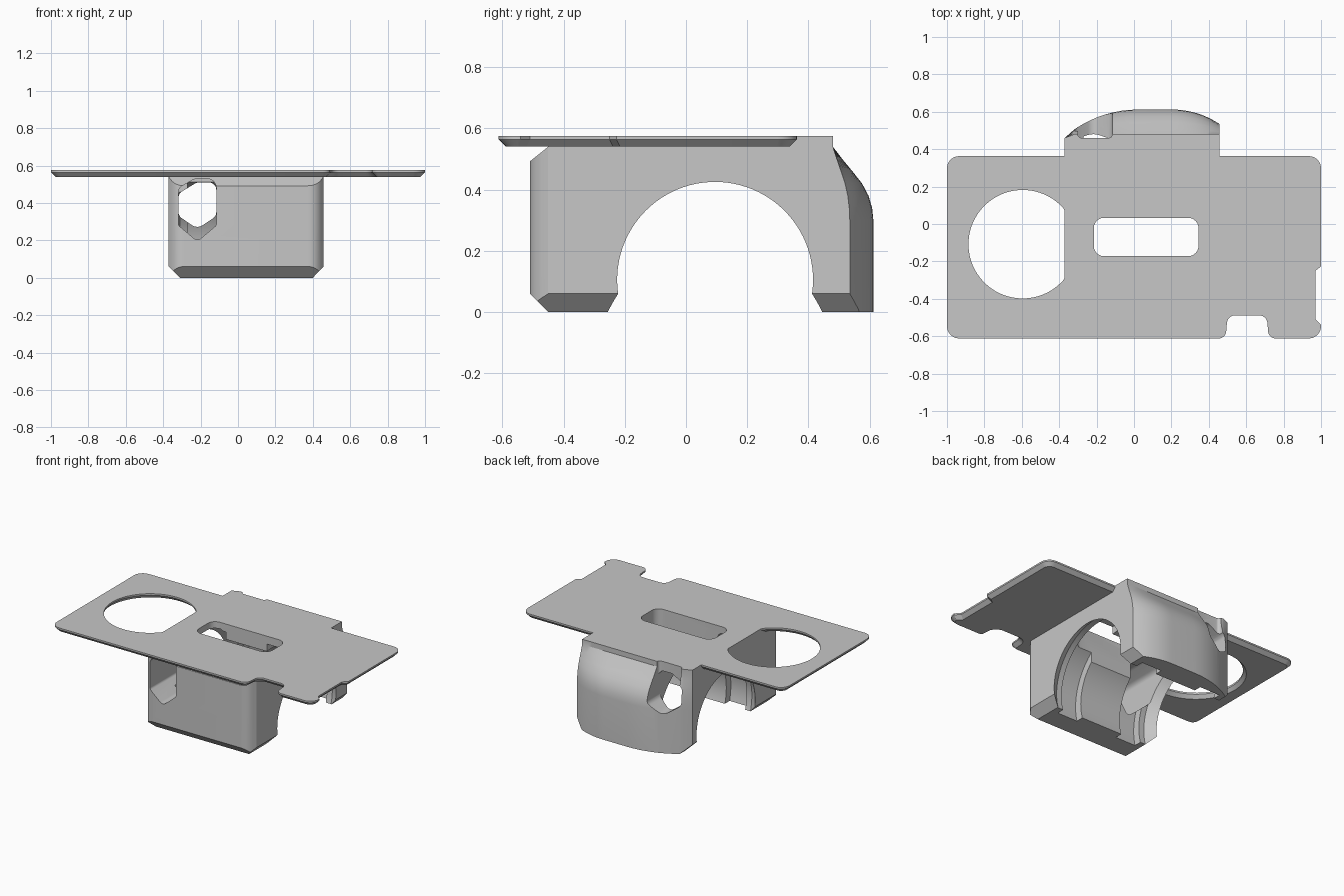
import bpy, bmesh, math
from mathutils import Vector

cube = bpy.data.objects.get("Cube")
if cube:
    bpy.data.objects.remove(cube, do_unlink=True)

grey = bpy.data.materials.new("plain grey")
grey.use_nodes = True
grey.diffuse_color = (0.57, 0.57, 0.57, 1)
grey.node_tree.nodes["Principled BSDF"].inputs["Base Color"].default_value = (0.57, 0.57, 0.57, 1)

PLANES = {"x": lambda p, d: (d, p[0], p[1]),
          "y": lambda p, d: (p[0], d, p[1]),
          "z": lambda p, d: (p[0], p[1], d)}


def loft(name, rings, chamfer=0.0):
    """Skin matching rings of 3D points and cap both ends; chamfer bevels the first rim."""
    bm = bmesh.new()
    loops = [[bm.verts.new(p) for p in ring] for ring in rings]
    bm.faces.new(loops[0])
    bm.faces.new(loops[-1])
    for low, high in zip(loops, loops[1:]):
        for i in range(len(low)):
            j = (i + 1) % len(low)
            bm.faces.new((low[i], low[j], high[j], high[i]))
    bmesh.ops.recalc_face_normals(bm, faces=bm.faces)
    if chamfer:
        rim = [e for e in bm.edges if all(v in loops[0] for v in e.verts)]
        bmesh.ops.bevel(bm, geom=rim, offset=chamfer, segments=1, affect="EDGES")
    mesh = bpy.data.meshes.new(name)
    bm.to_mesh(mesh)
    bm.free()
    mesh.materials.append(grey)
    obj = bpy.data.objects.new(name, mesh)
    bpy.context.collection.objects.link(obj)
    return obj


def prism(name, outline, axis, start, end, grow=1.0, chamfer=0.0):
    """Extrude a 2D outline along an axis; grow scales the starting end."""
    place = PLANES[axis]
    mid = sum((Vector(p) for p in outline), Vector((0, 0))) / len(outline)
    first = [place(mid + (Vector(p) - mid) * grow, start) for p in outline]
    return loft(name, [first, [place(p, end) for p in outline]], chamfer)


def combine(target, other, operation):
    """Apply a boolean and discard the helper."""
    mod = target.modifiers.new("combine", "BOOLEAN")
    mod.operation, mod.object, mod.solver = operation, other, "EXACT"
    bpy.context.view_layer.objects.active = target
    bpy.ops.object.modifier_apply(modifier=mod.name)
    bpy.data.objects.remove(other, do_unlink=True)


def rounded(corners, steps=6):
    """Polygon from (x, y, radius) corners with true fillets."""
    out = []
    for i, (x, y, r) in enumerate(corners):
        p = Vector((x, y))
        a = (Vector(corners[i - 1][:2]) - p).normalized()
        b = (Vector(corners[(i + 1) % len(corners)][:2]) - p).normalized()
        if r == 0:
            out.append(p)
            continue
        half = a.angle(b) / 2
        centre = p + (a + b).normalized() * r / math.sin(half)
        s = p + a * r / math.tan(half) - centre
        e = p + b * r / math.tan(half) - centre
        turn = math.atan2(s.x * e.y - s.y * e.x, s.dot(e))
        for k in range(steps + 1):
            t = turn * k / steps
            out.append(centre + Vector((s.x * math.cos(t) - s.y * math.sin(t),
                                        s.x * math.sin(t) + s.y * math.cos(t))))
    return out


def circle(cx, cy, r, n=96):
    return [(cx + r * math.cos(math.tau * k / n), cy + r * math.sin(math.tau * k / n))
            for k in range(n)]


# Top plate with notched edges and chamfered underside
plate = prism("mounting_plate", rounded([
    (-1, -.612, .065), (.49, -.612, .04), (.5, -.488, .045), (.71, -.488, .045),
    (.72, -.612, .04), (1, -.612, .065), (1, -.54, 0), (.97, -.51, 0),
    (.97, -.25, 0), (1, -.227, 0), (1, .363, .065), (-1, .363, .065)]),
    "z", .54, .575, chamfer=.024)

# Large round opening with one flat side, flared underneath
opening = [(min(x, -.37), y) for x, y in circle(-.595, -.108, .29)]
opening = [p for i, p in enumerate(opening) if p[0] < -.37 or
           opening[i - 1][0] < -.37 or opening[(i + 1) % len(opening)][0] < -.37]
combine(plate, prism("opening", opening, "z", .5, .6), "DIFFERENCE")
combine(plate, prism("opening_flare", opening, "z", .535, .564, grow=1.1), "DIFFERENCE")

# Clamp body: a plan outline whose bulging back tapers into the plate
plan = rounded([
    (-.371, -.45, 0), (-.335, -.51, .08), (.42, -.51, .08), (.457, -.45, 0),
    (.457, .535, 0), (.33, .612, .45), (-.16, .612, .6), (-.32, .505, 0),
    (-.371, .46, 0)], 8)
levels = [(0, 1), (.3, 1), (.34, .97), (.38, .88), (.42, .72), (.46, .48), (.5, .23),
          (.54, 0), (.575, 0)]
body = loft("clamp_body", [[(x, y if y < .48 else .48 + (y - .48) * bulge, z) for x, y in plan]
                           for z, bulge in levels])

# Chamfer the front edges and the outer edges of the feet
side = [(-.45, 0), (-.515, .065), (-.515, .488), (-.45, .54), (-.45, .6), (.7, .6), (.7, 0)]
combine(body, prism("side_outline", side, "x", -.6, .6), "INTERSECT")
front = [(-.31, 0), (.4, 0), (.46, .063), (.46, .6), (-.38, .6), (-.38, .07)]
combine(body, prism("front_outline", front, "y", -.8, .8), "INTERSECT")

# Barrel-shaped cradle, narrowest at its two mouths, with two strap grooves
barrel = [(-.5, .32), (-.371, .32), (-.31, .37), (.395, .37), (.457, .32), (.6, .32)]
combine(body, loft("cradle", [[PLANES["x"](p, x) for p in circle(.095, .105, r)]
                              for x, r in barrel]), "DIFFERENCE")
for a, b in ((-.27, -.115), (.2, .355)):
    combine(body, prism("strap_groove", circle(.095, .105, .42), "x", a, b), "DIFFERENCE")

# Pointed window through front and back, opening into a scoop at the rear
window = rounded([(-.318, .28, .02), (-.217, .195, .03), (-.116, .28, .02),
                  (-.116, .53, .05), (-.23, .53, .06), (-.318, .48, .04)])
combine(body, prism("window", window, "y", -.7, .2), "DIFFERENCE")
rear = rounded([(-.318, .33, .04), (-.217, .262, .05), (-.116, .33, .04),
                (-.116, .51, .04), (-.22, .51, .06), (-.318, .45, .04)])
combine(body, prism("rear_window", rear, "y", .15, .8), "DIFFERENCE")
scoop = rounded([(-.3, .46, .02), (-.116, .46, .02), (-.116, .7, 0), (-.3, .7, 0)])
combine(body, prism("scoop", scoop, "z", .45, .7), "DIFFERENCE")

# Join and cut the long slot through the plate into the cradle
combine(plate, body, "UNION")
slot = rounded([(-.215, -.172, .055), (.345, -.172, .055), (.345, .033, .055),
                (-.215, .033, .055)])
combine(plate, prism("slot", slot, "z", .2, .7), "DIFFERENCE")

plate.name = "plate_with_clamp"
bpy.ops.object.select_all(action="DESELECT")
plate.select_set(True)
bpy.context.view_layer.objects.active = plate
bpy.ops.object.shade_smooth_by_angle(angle=math.radians(25))
